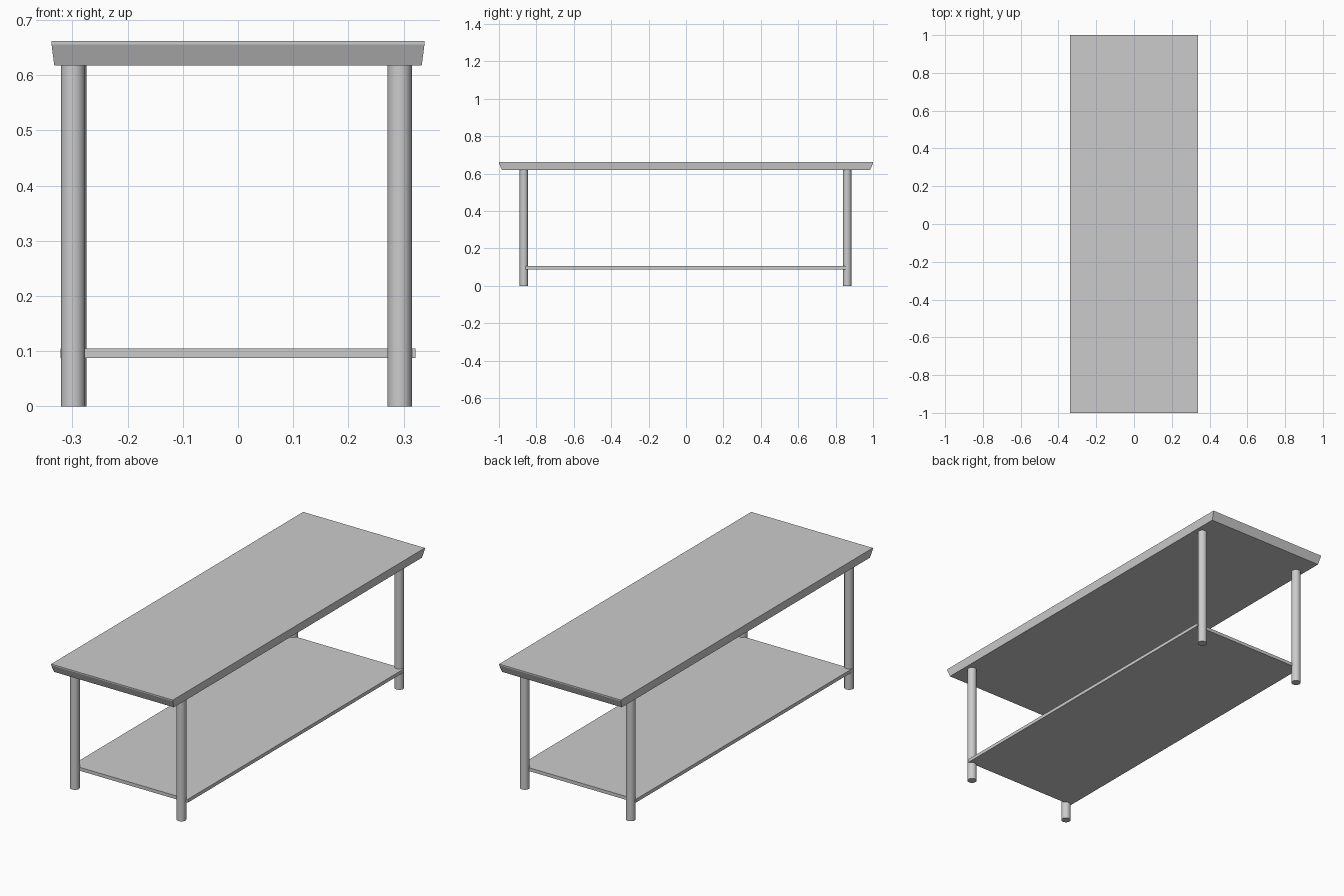
import bpy
import bmesh

if "Cube" in bpy.data.objects:
    bpy.data.objects.remove(bpy.data.objects["Cube"])


def stacked_slab(name, sections):
    """Solid through rectangular sections given as (half_x, half_y, z), bottom to top."""
    bm = bmesh.new()
    rings = [[bm.verts.new((sx * hx, sy * hy, z))
              for sx, sy in ((-1, -1), (1, -1), (1, 1), (-1, 1))]
             for hx, hy, z in sections]
    bm.faces.new(rings[0][::-1])
    bm.faces.new(rings[-1])
    for low, high in zip(rings, rings[1:]):
        for i in range(4):
            j = (i + 1) % 4
            bm.faces.new((low[i], low[j], high[j], high[i]))
    mesh = bpy.data.meshes.new(name)
    bm.to_mesh(mesh)
    bm.free()
    obj = bpy.data.objects.new(name, mesh)
    bpy.context.collection.objects.link(obj)
    return obj


def round_leg(name, x, y, radius=0.022, height=0.618):
    bpy.ops.mesh.primitive_cylinder_add(vertices=32, radius=radius, depth=height,
                                        location=(x, y, height / 2))
    bpy.context.object.name = name
    bpy.ops.object.shade_smooth_by_angle()


# Table top: thin upright rim over an undercut edge
stacked_slab("table_top", [(0.333, 0.984, 0.618), (0.338, 1.0, 0.656), (0.338, 1.0, 0.662)])

# Lower shelf
stacked_slab("lower_shelf", [(0.322, 0.858, 0.088), (0.322, 0.858, 0.105)])

# Four legs, set slightly unevenly at the shelf corners
for name, x, y in (("front_left_leg", -0.299, -0.867), ("front_right_leg", 0.293, -0.867),
                   ("back_left_leg", -0.297, 0.862), ("back_right_leg", 0.293, 0.862)):
    round_leg(name, x, y)
